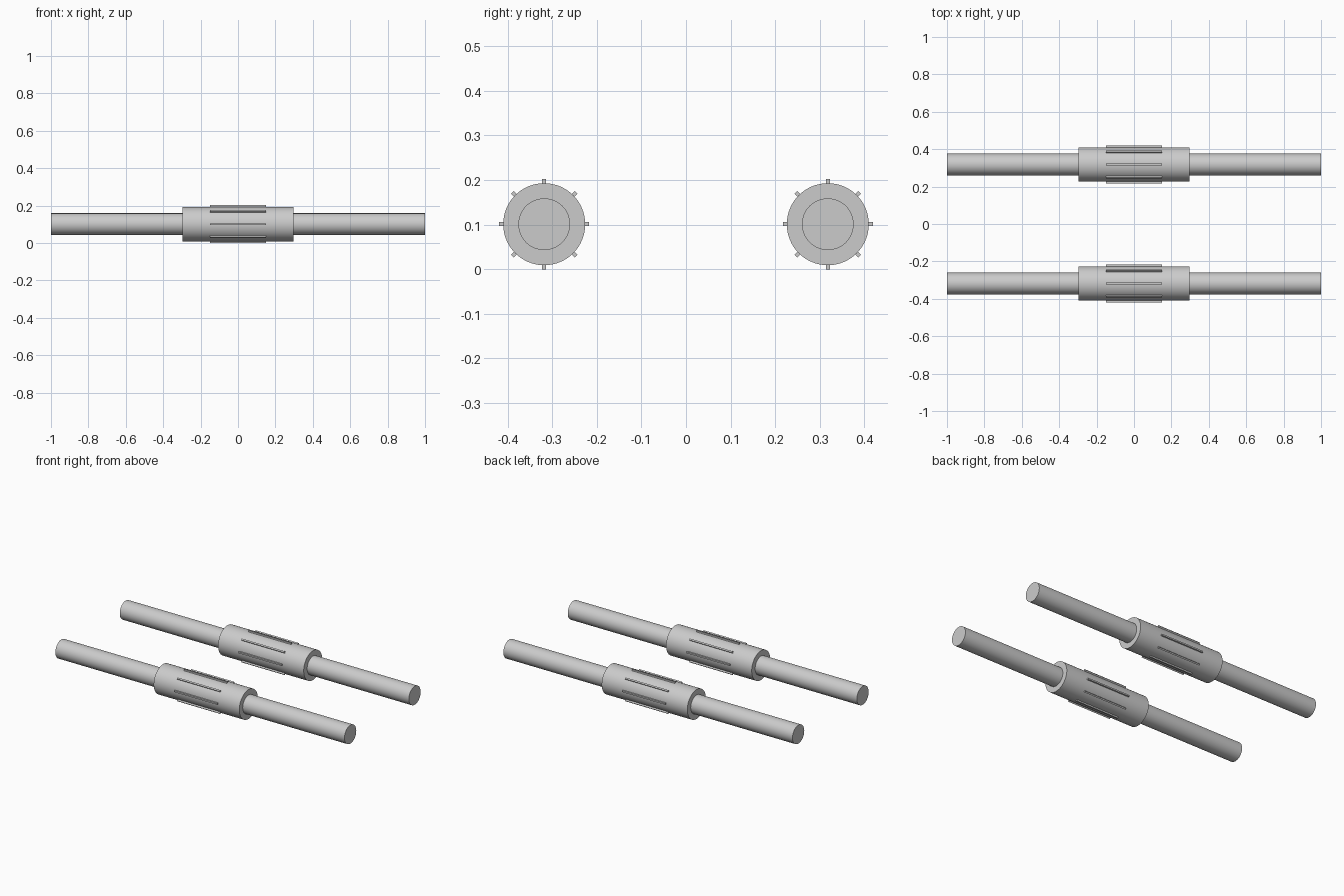
import bpy, math

if "Cube" in bpy.data.objects:
    bpy.data.objects.remove(bpy.data.objects["Cube"])

ROD_Y, AXIS_Z = 0.318, 0.101


def cylinder(name, y, radius, length):
    """Smooth closed cylinder lying along x."""
    bpy.ops.mesh.primitive_cylinder_add(
        vertices=64, radius=radius, depth=length,
        location=(0, y, AXIS_Z), rotation=(0, math.pi / 2, 0))
    ob = bpy.context.object
    ob.name = name
    bpy.ops.object.transform_apply(location=False, rotation=True, scale=True)
    bpy.ops.object.shade_smooth_by_angle(angle=math.radians(30))
    return ob


def rib(name, y, angle):
    """Thin grip rib set radially into the sleeve."""
    inner, outer = 0.085, 0.101
    r = (inner + outer) / 2
    bpy.ops.mesh.primitive_cube_add(
        size=1,
        location=(0, y + r * math.cos(angle), AXIS_Z + r * math.sin(angle)),
        rotation=(angle, 0, 0))
    ob = bpy.context.object
    ob.name = name
    ob.scale = (0.297, outer - inner, 0.009)
    bpy.ops.object.transform_apply(location=False, rotation=True, scale=True)


# Two matching bars, each with a grip sleeve and eight ribs
for side, y in (("front", -ROD_Y), ("back", ROD_Y)):
    cylinder(f"{side}_rod", y, 0.058, 2.0)
    cylinder(f"{side}_grip_sleeve", y, 0.092, 0.592)
    for i in range(8):
        rib(f"{side}_grip_rib_{i + 1}", y, i * math.pi / 4)
